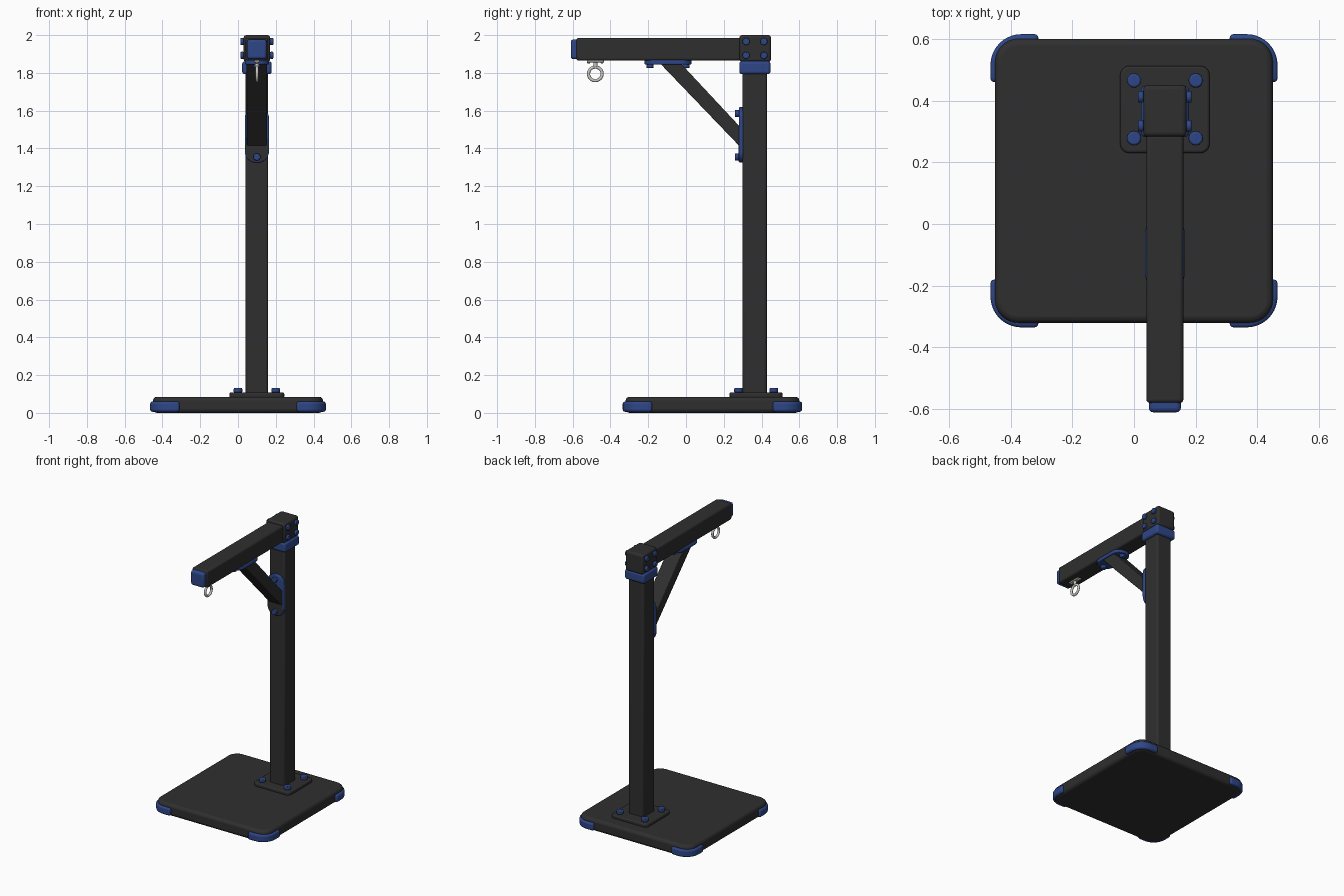
import bpy, bmesh, math
from mathutils import Vector, Matrix

if "Cube" in bpy.data.objects:
    bpy.data.objects.remove(bpy.data.objects["Cube"])


def mat(name, rgb):
    m = bpy.data.materials.new(name)
    m.diffuse_color = (*rgb, 1)
    m.use_nodes = True
    m.node_tree.nodes["Principled BSDF"].inputs["Base Color"].default_value = m.diffuse_color
    return m


BLACK = mat("matte black", (0.028, 0.028, 0.028))
BLUE = mat("blue", (0.027, 0.062, 0.245))
STEEL = mat("steel", (0.58, 0.57, 0.54))


def finish(name, bm, m, bevel=0.0, seg=3):
    bmesh.ops.recalc_face_normals(bm, faces=bm.faces)
    me = bpy.data.meshes.new(name)
    bm.to_mesh(me)
    bm.free()
    me.materials.append(m)
    ob = bpy.data.objects.new(name, me)
    bpy.context.collection.objects.link(ob)
    if bevel:
        b = ob.modifiers.new("bevel", 'BEVEL')
        b.width, b.segments = bevel, seg
        b.limit_method, b.angle_limit = 'ANGLE', math.radians(40)
    bpy.context.view_layer.objects.active = ob
    ob.select_set(True)
    bpy.ops.object.shade_smooth_by_angle(angle=math.radians(35))
    ob.select_set(False)
    return ob


def prism(name, pts, lo, hi, m, bevel=0.0, frame=Matrix()):
    """Extrude a 2D outline from lo to hi along the frame's z axis."""
    bm = bmesh.new()
    f = bm.faces.new([bm.verts.new((x, y, lo)) for x, y in pts])
    r = bmesh.ops.extrude_face_region(bm, geom=[f])
    vs = [v for v in r["geom"] if isinstance(v, bmesh.types.BMVert)]
    bmesh.ops.translate(bm, vec=(0, 0, hi - lo), verts=vs)
    bm.transform(frame)
    return finish(name, bm, m, bevel)


def box(name, x, y, z, m, bevel=0.012):
    pts = [(x[0], y[0]), (x[1], y[0]), (x[1], y[1]), (x[0], y[1])]
    return prism(name, pts, z[0], z[1], m, bevel)


def rounded(x, y, r, n=8):
    """Outline of a rectangle with rounded corners."""
    out = []
    for k, (cx, cy) in enumerate([(x[1] - r, y[1] - r), (x[0] + r, y[1] - r),
                                  (x[0] + r, y[0] + r), (x[1] - r, y[0] + r)]):
        for i in range(n + 1):
            a = math.pi / 2 * (k + i / n)
            out.append((cx + r * math.cos(a), cy + r * math.sin(a)))
    return out


def bolt(name, pos, axis, r, h, m=BLUE):
    bm = bmesh.new()
    bmesh.ops.create_cone(bm, cap_ends=True, segments=20, radius1=r, radius2=r, depth=h)
    q = Vector(axis).to_track_quat('Z', 'Y').to_matrix().to_4x4()
    bm.transform(Matrix.Translation(Vector(pos) + Vector(axis) * h / 2) @ q)
    return finish(name, bm, m, r * 0.25, 2)


# Base plate with four wrap-around corner bumpers
CY = 0.14
prism("base_plate", rounded((-0.45, 0.45), (CY - 0.46, CY + 0.46), 0.075), 0, 0.085, BLACK, 0.02)
outer = [(0.31, 0.475)] + [(0.365 + 0.1 * math.cos(a), 0.375 + 0.1 * math.sin(a))
         for a in [math.pi / 2 * (1 - i / 10) for i in range(11)]] + [(0.465, 0.32)]
inner = [(0.43, 0.32), (0.43, 0.375), (0.42, 0.41), (0.4, 0.43), (0.365, 0.44), (0.31, 0.44)]
for sx in (-1, 1):
    for sy in (-1, 1):
        prism("corner_bumper", [(sx * x, CY + sy * y) for x, y in outer + inner],
              0.006, 0.06, BLUE, 0.012)

# Post foot plate and bolts
prism("post_foot_plate", rounded((-0.045, 0.245), (0.23, 0.512), 0.03), 0.08, 0.108, BLACK, 0.008)
for x in (0, 0.2):
    for y in (0.278, 0.465):
        bolt("foot_bolt", (x, y, 0.106), (0, 0, 1), 0.023, 0.026)

# Post, collar and head block
box("post", (0.04, 0.16), (0.30, 0.428), (0.09, 1.9), BLACK)
box("post_collar", (0.022, 0.178), (0.282, 0.447), (1.793, 1.862), BLUE, 0.014)
box("head_block", (0.03, 0.17), (0.283, 0.45), (1.858, 2.0), BLACK, 0.014)
for s in (-1, 1):
    for y in (0.318, 0.412):
        for z in (1.893, 1.966):
            bolt("head_bolt", (0.1 + s * 0.069, y, z), (s, 0, 0), 0.019, 0.018)

# Arm and end cap
box("arm", (0.04, 0.16), (-0.58, 0.29), (1.865, 1.985), BLACK)
box("arm_end_cap", (0.048, 0.152), (-0.61, -0.56), (1.873, 1.977), BLUE, 0.014)

# Diagonal brace, its profile drawn in the y-z plane and extruded along x
YZ = Matrix(((0, 0, 1, 0), (1, 0, 0, 0), (0, 1, 0, 0), (0, 0, 0, 1)))
prism("brace", [(-0.14, 1.853), (-0.03, 1.853), (0.29, 1.51), (0.29, 1.405)],
      0.046, 0.154, BLACK, 0.006, YZ)

# Brace mounting plates with bolts
prism("arm_brace_plate", rounded((0.036, 0.164), (-0.22, 0.03), 0.06), 1.845, 1.868, BLUE, 0.005)
for y in (-0.19, 0.0):
    bolt("arm_brace_bolt", (0.1, y, 1.847), (0, 0, -1), 0.019, 0.022)
XZ = Matrix(((1, 0, 0, 0), (0, 0, -1, 0), (0, 1, 0, 0), (0, 0, 0, 1)))
prism("post_brace_plate", rounded((0.036, 0.164), (1.325, 1.62), 0.06), -0.303, -0.281, BLUE, 0.005, XZ)
low = [p for p in rounded((0.041, 0.159), (1.33, 1.615), 0.055) if p[1] < 1.42]
prism("post_brace_plate_face", [(0.041, 1.42)] + low + [(0.159, 1.42)], -0.283, -0.279, BLACK, 0, XZ)
for z in (1.355, 1.585):
    bolt("post_brace_bolt", (0.1, 0.281, z), (0, -1, 0), 0.019, 0.022)

# Hanging ring with its mount under the arm
box("ring_mount", (0.085, 0.115), (-0.525, -0.435), (1.856, 1.87), STEEL, 0.004)
for y in (-0.515, -0.445):
    bolt("ring_mount_screw", (0.1, y, 1.858), (0, 0, -1), 0.008, 0.007, STEEL)
bolt("ring_stem", (0.1, -0.48, 1.86), (0, 0, -1), 0.011, 0.03, STEEL)
bpy.ops.mesh.primitive_torus_add(location=(0.1, -0.48, 1.795), rotation=(0, math.pi / 2, 0),
                                 major_radius=0.036, minor_radius=0.0085,
                                 major_segments=32, minor_segments=12)
ring = bpy.context.object
ring.name = "hanging_ring"
ring.data.materials.append(STEEL)
bpy.ops.object.shade_smooth()
